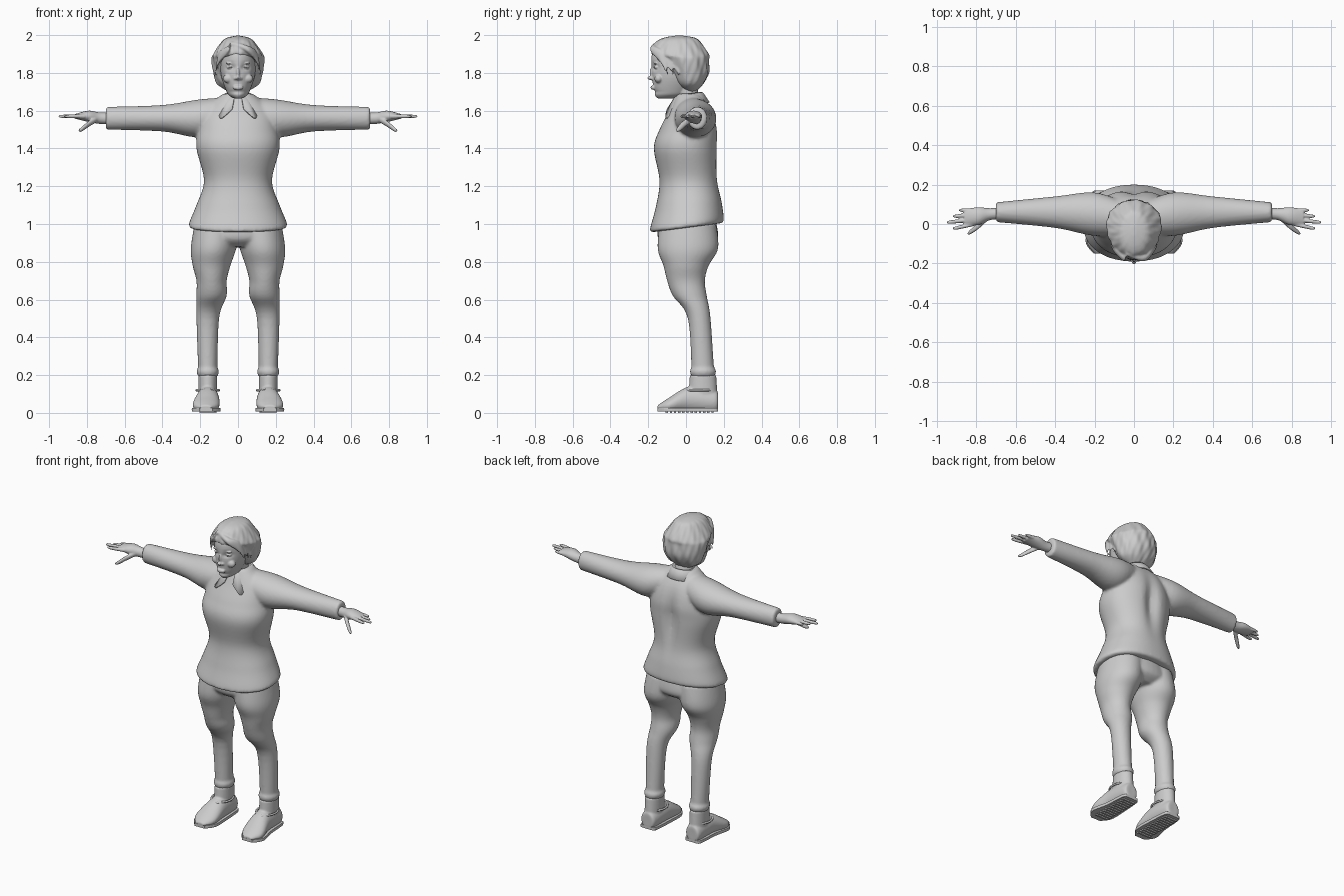
import bpy, bmesh, math
from math import sin, cos, pi, exp
from mathutils import Vector, Matrix

if "Cube" in bpy.data.objects:
    bpy.data.objects.remove(bpy.data.objects["Cube"])

shade = (.6, .6, .6, 1)
grey = bpy.data.materials.new("plain_grey")
grey.use_nodes = True
grey.diffuse_color = shade
grey.node_tree.nodes["Principled BSDF"].inputs["Base Color"].default_value = shade
sides = {"left": 1, "right": -1}


def bump(offset, width):
    """Bell curve used for soft dents and waves."""
    return exp(-(offset / width) ** 2)


def between(before, start, end, after, t):
    """One number on a smooth curve from start to end."""
    slope_in, slope_out = (end - before) / 2, (after - start) / 2
    ease = t * t * (3 - 2 * t)
    return (start + (end - start) * ease
            + slope_in * t * (1 - t) ** 2 - slope_out * t * t * (1 - t))


def spline(rows, steps):
    padded = [rows[0], *rows, rows[-1]]
    out = []
    for group in zip(padded, padded[1:], padded[2:], padded[3:]):
        for k in range(steps):
            out.append([between(*column, k / steps) for column in zip(*group)])
    return out + [rows[-1]]


def loft(bm, axis, rows, side=1, power=2, count=40, steps=6, rule=None):
    """Rows are: place on axis, two centres, two radii in the other axes."""
    rings = []
    for along, centre_u, centre_v, radius_u, radius_v in spline(rows, steps):
        ring = []
        for j in range(count):
            c, s = cos(2 * pi * j / count), sin(2 * pi * j / count)
            u = centre_u + radius_u * math.copysign(abs(c) ** (2 / power), c)
            v = centre_v + radius_v * math.copysign(abs(s) ** (2 / power), s)
            point = Vector({"x": (along, u, v), "y": (u, along, v), "z": (u, v, along)}[axis])
            if rule:
                point = rule(point)
            point.x *= side
            ring.append(bm.verts.new(point))
        rings.append(ring)
    for low, high in zip(rings, rings[1:]):
        for j in range(count):
            bm.faces.new((low[j - 1], low[j], high[j], high[j - 1]))
    bm.faces.new(rings[0])
    bm.faces.new(rings[-1])


def upright(bm, rows, **options):
    """Rows are: height, half width, front, back."""
    loft(bm, "z", [(height, 0, (front + back) / 2, width, (back - front) / 2)
                   for height, width, front, back in rows], **options)


def ball(bm, centre, size):
    matrix = Matrix.Translation(centre) @ Matrix.Diagonal((*size, 1))
    bmesh.ops.create_uvsphere(bm, u_segments=20, v_segments=12, radius=1, matrix=matrix)


def box(bm, centre, size):
    matrix = Matrix.Translation(centre) @ Matrix.Diagonal((*size, 1))
    bmesh.ops.create_cube(bm, size=1, matrix=matrix)


def finish(name, bm, voxel=0, soften=0, thick=0, smooth=True):
    bmesh.ops.recalc_face_normals(bm, faces=bm.faces)
    for face in bm.faces:
        face.smooth = smooth
    mesh = bpy.data.meshes.new(name)
    bm.to_mesh(mesh)
    bm.free()
    mesh.materials.append(grey)
    part = bpy.data.objects.new(name, mesh)
    bpy.context.collection.objects.link(part)
    if thick:
        part.modifiers.new("thickness", "SOLIDIFY").thickness = thick
    if voxel:
        blend = part.modifiers.new("blend", "REMESH")
        blend.mode, blend.voxel_size, blend.use_smooth_shade = "VOXEL", voxel, True
        relax = part.modifiers.new("soften", "SMOOTH")
        relax.iterations, relax.factor = soften, .5


# Jacket: body and both sleeves blended together, hem rising to the back
def hem_and_spine(point):
    point.z += .13 * point.y * max(0, min(1, (1.2 - point.z) * 5))
    if point.y > 0:
        point.y -= .03 * bump(point.x, .04) * bump(point.z - 1.4, .15)
    return point


bm = bmesh.new()
upright(bm, [(.98, .25, -.18, .19), (1, .26, -.19, .2), (1.1, .22, -.16, .19),
             (1.23, .18, -.14, .17), (1.4, .22, -.17, .17), (1.5, .21, -.14, .17),
             (1.6, .18, -.09, .14), (1.69, .08, -.05, .08)],
        power=2.2, count=64, rule=hem_and_spine)
for side in sides.values():
    loft(bm, "x", [(.05, .03, 1.6, .08, .07), (.2, .05, 1.56, .11, .1),
                   (.4, .06, 1.56, .08, .07), (.7, .06, 1.56, .05, .06)], side)
finish("jacket", bm, voxel=.009, soften=5)

# Collar: folded band with two points at the front
bm = bmesh.new()
columns = []
for step in range(67):
    angle = math.radians(15 + 5 * step)
    to_front = min(angle, 2 * pi - angle)
    point = max(0, 1 - 2 * abs(to_front - .66))
    drop = .01 * (1 + cos(angle))
    profile = [(.066, 1.67), (.07, 1.7), (.08, 1.69), (.11 + .045 * point, 1.645 - .07 * point)]
    columns.append([bm.verts.new((r * sin(angle), .015 - r * cos(angle), z - drop))
                    for r, z in profile])
for here, there in zip(columns, columns[1:]):
    for j in range(3):
        bm.faces.new((here[j], here[j + 1], there[j + 1], there[j]))
finish("collar", bm, thick=.008)

# Trousers: hips and both legs blended together
bm = bmesh.new()
upright(bm, [(.88, .17, -.1, .12), (.93, .23, -.15, .17), (1.05, .2, -.14, .15)])
for side in sides.values():
    loft(bm, "z", [(1, .11, .01, .12, .15), (.87, .13, .01, .12, .16), (.78, .14, 0, .1, .12),
                   (.7, .14, 0, .08, .1), (.62, .14, .02, .08, .09), (.5, .16, .07, .06, .06),
                   (.2, .16, .09, .05, .06)], side)
    # Turned cuff
    loft(bm, "z", [(.24, .16, .09, .05, .06), (.22, .16, .09, .06, .07),
                   (.19, .16, .09, .05, .06)], side)
finish("trousers", bm, voxel=.009, soften=3)


# Shoes, soles, treads and laces
def grounded(point):
    point.z = max(point.z, .015)
    return point


def flattened(point):
    point.z = max(.008, min(.026, point.z))
    return point


shoe = [(.17, .16, .06, .03, .04), (.15, .16, .06, .05, .06), (.02, .16, .07, .06, .07),
        (-.09, .17, .04, .07, .04), (-.15, .17, .03, .03, .01)]
sole = [(y, x, .017, width + .005, .06) for y, x, z, width, height in shoe]
for name, side in sides.items():
    bm = bmesh.new()
    loft(bm, "y", shoe, side, rule=grounded)
    loft(bm, "z", [(.04, .16, .09, .05, .08), (.2, .16, .09, .05, .07)], side)
    finish(name + "_shoe", bm, voxel=.006, soften=3)

    bm = bmesh.new()
    loft(bm, "y", sole, side, rule=flattened)
    for bar in range(12):
        box(bm, (side * .16, .14 - .022 * bar, .006), (.09, .012, .012))
    finish(name + "_sole", bm, smooth=False)

    bpy.ops.mesh.primitive_torus_add(major_radius=.06, minor_radius=.006,
                                     location=(side * .16, .07, .12))
    lace = bpy.context.object
    lace.name = name + "_lace"
    lace.scale.y = 1.2
    lace.data.materials.append(grey)
    bpy.ops.object.shade_smooth()

    bm = bmesh.new()
    for loop in (-.015, .015):
        ball(bm, (side * .16 + loop, -.01, .12), (.016, .009, .008))
    finish(name + "_bow", bm)

# Hands: palm, four fanned fingers and a lowered thumb
for name, side in sides.items():
    bm = bmesh.new()
    loft(bm, "x", [(.66, .055, 1.56, .03, .03), (.73, .05, 1.56, .03, .03),
                   (.79, .04, 1.57, .045, .03), (.86, .035, 1.57, .04, .013)], side)
    for finger in range(4):
        knuckle, tip = .07 - .023 * finger, .07 - .03 * finger
        reach = .95 - .03 * abs(finger - 2)
        loft(bm, "x", [(.81, knuckle, 1.57, .011, .012), (reach - .02, tip, 1.57, .009, .009),
                       (reach, tip, 1.57, .003, .003)], side, count=14)
    loft(bm, "x", [(.74, .035, 1.56, .016, .016), (.79, -.01, 1.53, .016, .016),
                   (.83, -.04, 1.5, .012, .012), (.845, -.05, 1.495, .004, .004)], side, count=16)
    finish(name + "_hand", bm, voxel=.0045, soften=2)


# Head: skull with eye sockets and chin crease, neck, nose, lips, cheeks, lids
def face_dents(point):
    if point.y < -.08:
        point.y += .018 * bump(abs(point.x) - .04, .022) * bump(point.z - 1.83, .016)
        point.y += .008 * bump(point.x, .05) * bump(point.z - 1.7, .01)
    return point


bm = bmesh.new()
upright(bm, [(1.665, .02, -.15, -.05), (1.675, .04, -.16, -.02), (1.7, .06, -.17, .02),
             (1.79, .09, -.18, .07), (1.9, .09, -.18, .08), (1.95, .06, -.13, .05)],
        count=64, rule=face_dents)
upright(bm, [(1.58, .07, -.04, .1), (1.65, .06, -.04, .08), (1.75, .06, -.07, .05)])
ball(bm, (0, -.185, 1.773), (.013, .019, .011))
ball(bm, (0, -.178, 1.8), (.009, .015, .034))
for lip in (1.717, 1.727):
    ball(bm, (0, -.174, lip), (.028, .014, .006))
for side in sides.values():
    ball(bm, (side * .013, -.176, 1.77), (.01, .012, .008))
    ball(bm, (side * .05, -.145, 1.77), (.03, .022, .024))
    ball(bm, (side * .04, -.153, 1.83), (.02, .016, .011))
    ball(bm, (side * .04, -.162, 1.85), (.026, .01, .005))
finish("head", bm, voxel=.0045, soften=2)

# Eyeballs
for name, side in sides.items():
    bm = bmesh.new()
    ball(bm, (side * .04, -.157, 1.83), (.014, .014, .007))
    finish(name + "_eye", bm)


# Hair: wavy cap with locks swept from a side parting
def waves(point):
    centre = Vector((0, -.03, point.z))
    angle = math.atan2(point.x, centre.y - point.y)
    swell = .018 * sin(13 * angle + 30 * point.z) + .01 * sin(23 * angle - 50 * point.z)
    return point + (point - centre) * swell


bm = bmesh.new()
upright(bm, [(1.7, .05, 0, .05), (1.74, .11, -.05, .09), (1.8, .13, -.09, .12),
             (1.87, .14, -.13, .12), (1.9, .13, -.18, .12), (1.96, .09, -.16, .08),
             (1.985, .06, -.12, .05), (1.997, .01, -.06, -.01)],
        count=96, rule=waves)
for side in sides.values():
    parting = .04 * -side
    for row in range(4):
        back = .03 * row
        loft(bm, "x", [(parting, back - .145, 1.955, .016, .012),
                       (.05, back - .17, 1.925, .02, .02),
                       (.1, back - .125, 1.88, .02, .03),
                       (.12, back - .1, 1.8, .006, .015)], side, count=16)
finish("hair", bm, voxel=.006, soften=2)
